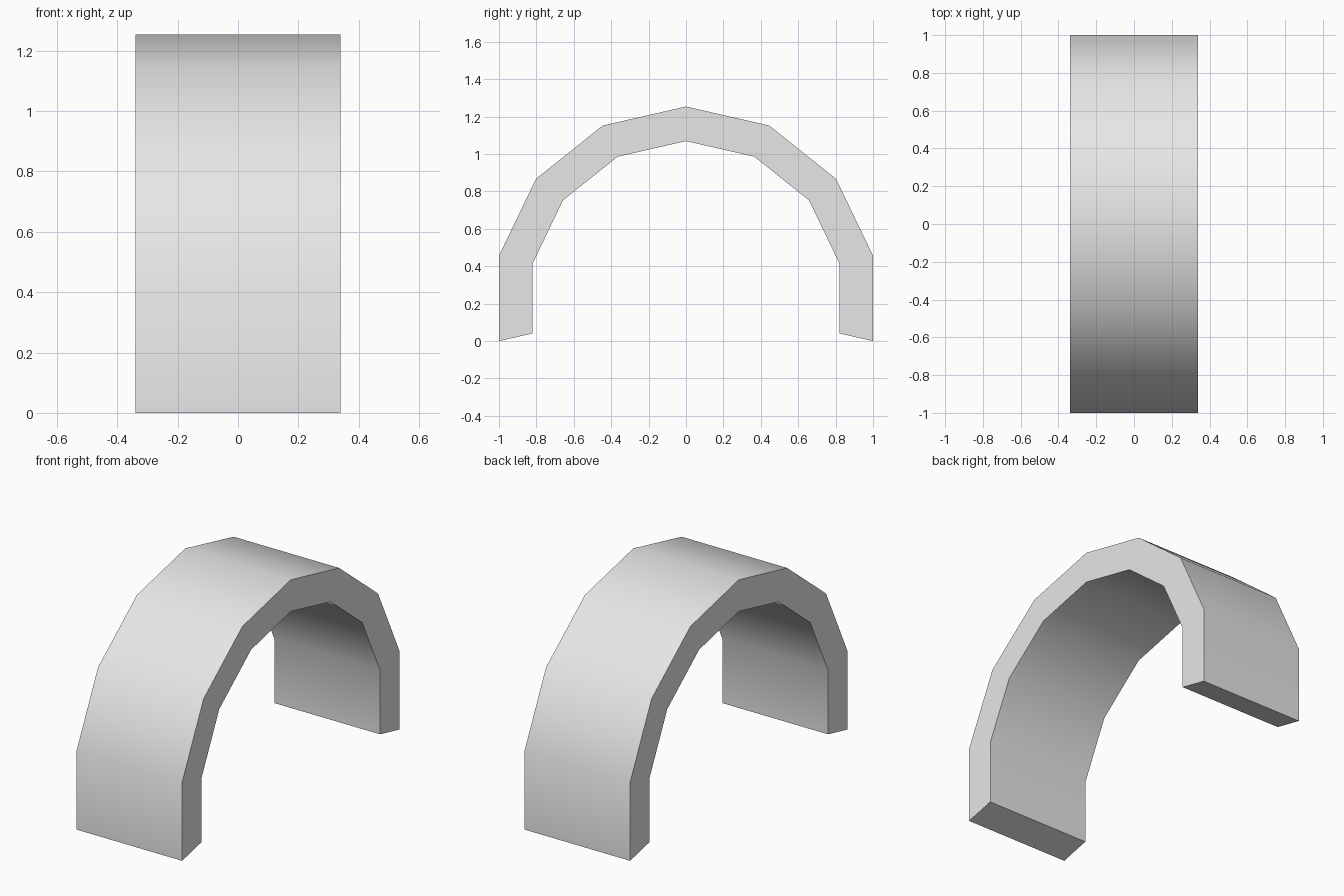
import bpy, bmesh
from math import sin, cos, pi, radians

cube = bpy.data.objects.get("Cube")
if cube:
    bpy.data.objects.remove(cube, do_unlink=True)

SIDES = 14                       # the arch is part of a regular ring
STEP = 2 * pi / SIDES
OUTER = 1 / sin(3 * STEP)
INNER = 0.82 / sin(3 * STEP)
CENTRE_Z = -OUTER * cos(4 * STEP)
HALF_WIDTH = 0.34

# Plain grey material
grey = bpy.data.materials.new("light grey")
grey.use_nodes = True
grey.diffuse_color = (0.8, 0.8, 0.8, 1)
grey.node_tree.nodes["Principled BSDF"].inputs["Base Color"].default_value = (0.8, 0.8, 0.8, 1)


def ring_point(bm, radius, i):
    a = i * STEP
    return bm.verts.new((-HALF_WIDTH, radius * sin(a), CENTRE_Z + radius * cos(a)))


# Arch: side profile in quads, extruded across the width
bm = bmesh.new()
rows = [(ring_point(bm, OUTER, i), ring_point(bm, INNER, i)) for i in range(-4, 5)]
for (o1, i1), (o2, i2) in zip(rows, rows[1:]):
    bm.faces.new((o1, o2, i2, i1))
result = bmesh.ops.extrude_face_region(bm, geom=bm.faces[:], use_keep_orig=True)
moved = [v for v in result["geom"] if isinstance(v, bmesh.types.BMVert)]
bmesh.ops.translate(bm, verts=moved, vec=(2 * HALF_WIDTH, 0, 0))
bmesh.ops.recalc_face_normals(bm, faces=bm.faces[:])

mesh = bpy.data.meshes.new("arch")
bm.to_mesh(mesh)
bm.free()
mesh.materials.append(grey)
arch = bpy.data.objects.new("arch", mesh)
bpy.context.collection.objects.link(arch)

# Smooth along the curve, crisp at the rims and feet
bpy.ops.object.select_all(action='DESELECT')
arch.select_set(True)
bpy.context.view_layer.objects.active = arch
bpy.ops.object.shade_smooth_by_angle(angle=radians(30))
